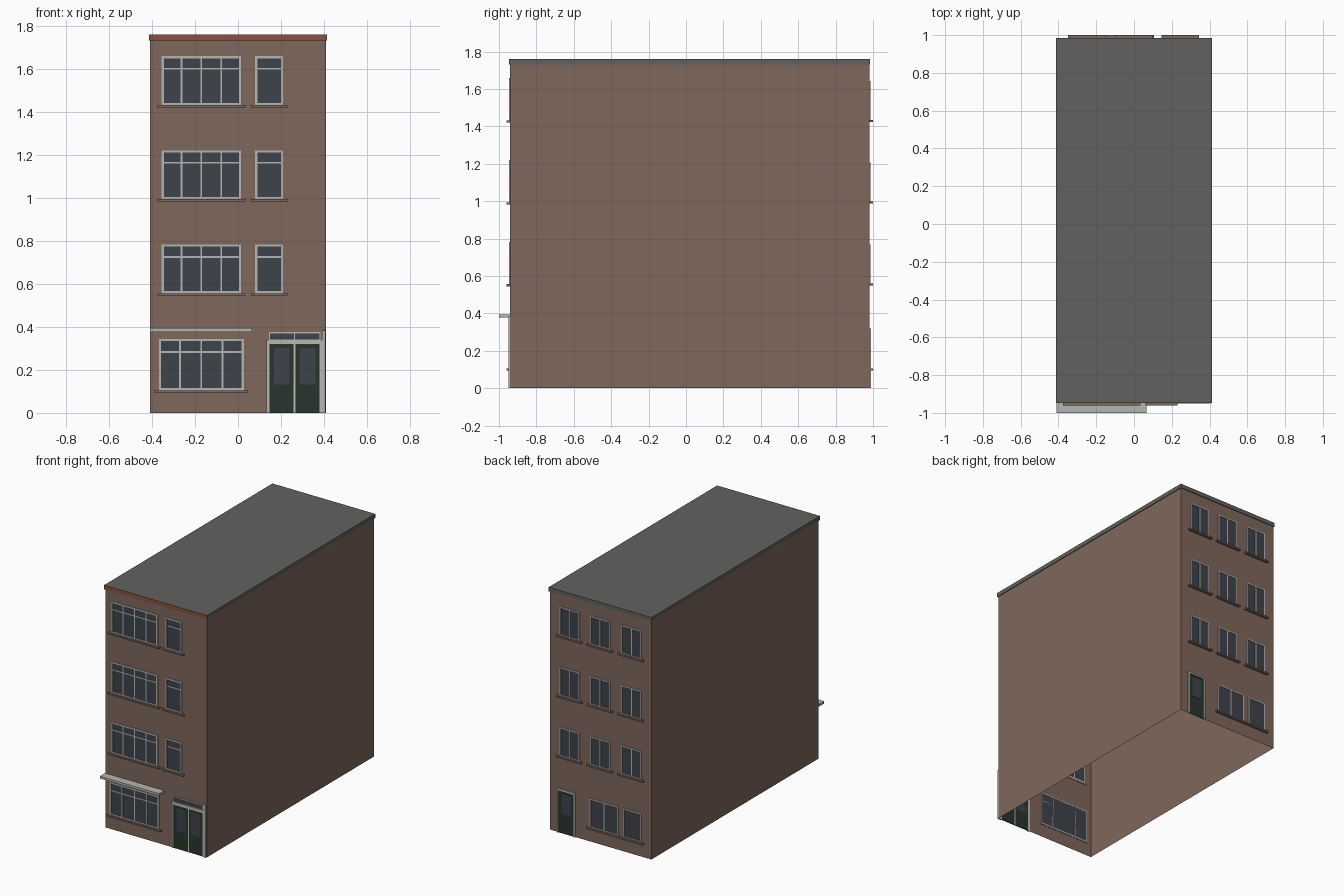
import bpy, bmesh

if "Cube" in bpy.data.objects:
    bpy.data.objects.remove(bpy.data.objects["Cube"])

def material(name, r, g, b):
    m = bpy.data.materials.new(name)
    m.diffuse_color = (r, g, b, 1)
    m.use_nodes = True
    m.node_tree.nodes["Principled BSDF"].inputs["Base Color"].default_value = m.diffuse_color
    return m

BRICK = material("brick", .21, .135, .105)
ROOF = material("roof_grey", .12, .12, .115)
CORNICE = material("cornice_red", .25, .08, .05)
FRAME = material("frame_pale", .46, .46, .44)
CREAM = material("cream", .50, .49, .42)
GLASS = material("glass", .047, .055, .069)
DOOR = material("door_green", .021, .036, .027)

FRONT, BACK = -.94, .98

def boxes(name, mat, items):
    """One object made of boxes (x0, x1, y0, y1, z0, z1)."""
    bm = bmesh.new()
    for x0, x1, y0, y1, z0, z1 in items:
        vs = bmesh.ops.create_cube(bm, size=1)["verts"]
        for v in vs:
            v.co = (x1 if v.co.x > 0 else x0, y1 if v.co.y > 0 else y0, z1 if v.co.z > 0 else z0)
    me = bpy.data.meshes.new(name)
    bm.to_mesh(me)
    bm.free()
    me.materials.append(mat)
    ob = bpy.data.objects.new(name, me)
    bpy.context.collection.objects.link(ob)
    return ob

def on_wall(side, x0, x1, z0, z1, depth):
    """Box standing out from the front (-1) or back (1) wall."""
    y = FRONT if side < 0 else BACK
    ya, yb = sorted((y - side * .002, y + side * depth))
    return (x0, x1, ya, yb, z0, z1)

def rim(side, x0, x1, z0, z1, t, d):
    return [on_wall(side, x0, x0 + t, z0, z1, d), on_wall(side, x1 - t, x1, z0, z1, d),
            on_wall(side, x0 + t, x1 - t, z0, z0 + t, d), on_wall(side, x0 + t, x1 - t, z1 - t, z1, d)]

def window(name, side, x0, x1, z0, z1, panes, transom=None, t=.01):
    bars = rim(side, x0, x1, z0, z1, t, .006)
    for i in range(1, panes):
        x = x0 + (x1 - x0) * i / panes
        bars.append(on_wall(side, x - .004, x + .004, z0 + t, z1 - t, .005))
    if transom:
        bars.append(on_wall(side, x0 + t, x1 - t, transom - .004, transom + .004, .0045))
    boxes(name + "_frame", FRAME, bars)
    boxes(name + "_glass", GLASS, [on_wall(side, x0 + t / 2, x1 - t / 2, z0 + t / 2, z1 - t / 2, .002)])
    boxes(name + "_sill", BRICK, [on_wall(side, x0 - .02, x1 + .02, z0 - .011, z0, .02)])

# Brick shell, open underneath
shell = boxes("brick_walls", BRICK, [(-.408, .408, FRONT, BACK, 0, 1.735)])
bm = bmesh.new()
bm.from_mesh(shell.data)
bm.normal_update()
bmesh.ops.delete(bm, geom=[f for f in bm.faces if abs(f.normal.z) > .5], context='FACES_ONLY')
bm.to_mesh(shell.data)
bm.free()

# Flat roof slab with red front edge
roof = boxes("roof_slab", ROOF, [(-.413, .413, -.947, .985, 1.73, 1.76)])
roof.data.materials.append(CORNICE)
for p in roof.data.polygons:
    if p.normal.y < -.5:
        p.material_index = 1

# Upper floors
for n in range(3):
    z = .556 + n * .4375
    window(f"front_wide_window_{n}", -1, -.355, .014, z, z + .227, 4, z + .169)
    window(f"front_small_window_{n}", -1, .08, .21, z, z + .227, 1, z + .169)
    for i, x in enumerate((-.25, 0, .245)):
        window(f"back_window_{n}_{i}", 1, x - .08, x + .08, z + .004, z + .212, 2, t=.008)

# Ground floor windows
window("shop_window", -1, -.368, .027, .105, .344, 4, .283)
window("back_wide_window", 1, -.145, .085, .105, .315, 2, t=.008)
window("back_narrow_window", 1, -.33, -.185, .105, .315, 1, t=.008)

# Canopy over the shop window
boxes("canopy", FRAME, [(-.41, .065, -1, FRONT, .377, .394)])

# Front double door
boxes("front_door_frame", CREAM, [
    on_wall(-1, .133, .147, 0, .33, .008), on_wall(-1, .378, .39, 0, .33, .008),
    on_wall(-1, .133, .39, .317, .338, .01), on_wall(-1, .259, .267, 0, .317, .006)])
boxes("front_door_leaves", DOOR, [on_wall(-1, .147, .259, 0, .317, .003),
                                  on_wall(-1, .267, .378, 0, .317, .003)])
boxes("front_door_glass", GLASS, [on_wall(-1, .168, .24, .132, .302, .005),
                                  on_wall(-1, .286, .36, .132, .302, .005)])
boxes("fanlight_glass", GLASS, [on_wall(-1, .147, .38, .338, .372, .002)])
boxes("fanlight_frame", FRAME, rim(-1, .143, .384, .334, .376, .006, .005)
      + [on_wall(-1, .26, .266, .34, .37, .005)])
boxes("corner_pilaster", FRAME, [on_wall(-1, .39, .406, 0, .383, .01)])

# Back door
boxes("back_door_frame", CREAM, [on_wall(1, .2, .212, 0, .32, .01), on_wall(1, .333, .345, 0, .32, .01),
                                 on_wall(1, .212, .333, .308, .32, .01)])
boxes("back_door_leaf", DOOR, [on_wall(1, .212, .333, 0, .308, .003)])
boxes("back_door_glass", GLASS, [on_wall(1, .235, .31, .14, .29, .005)])
